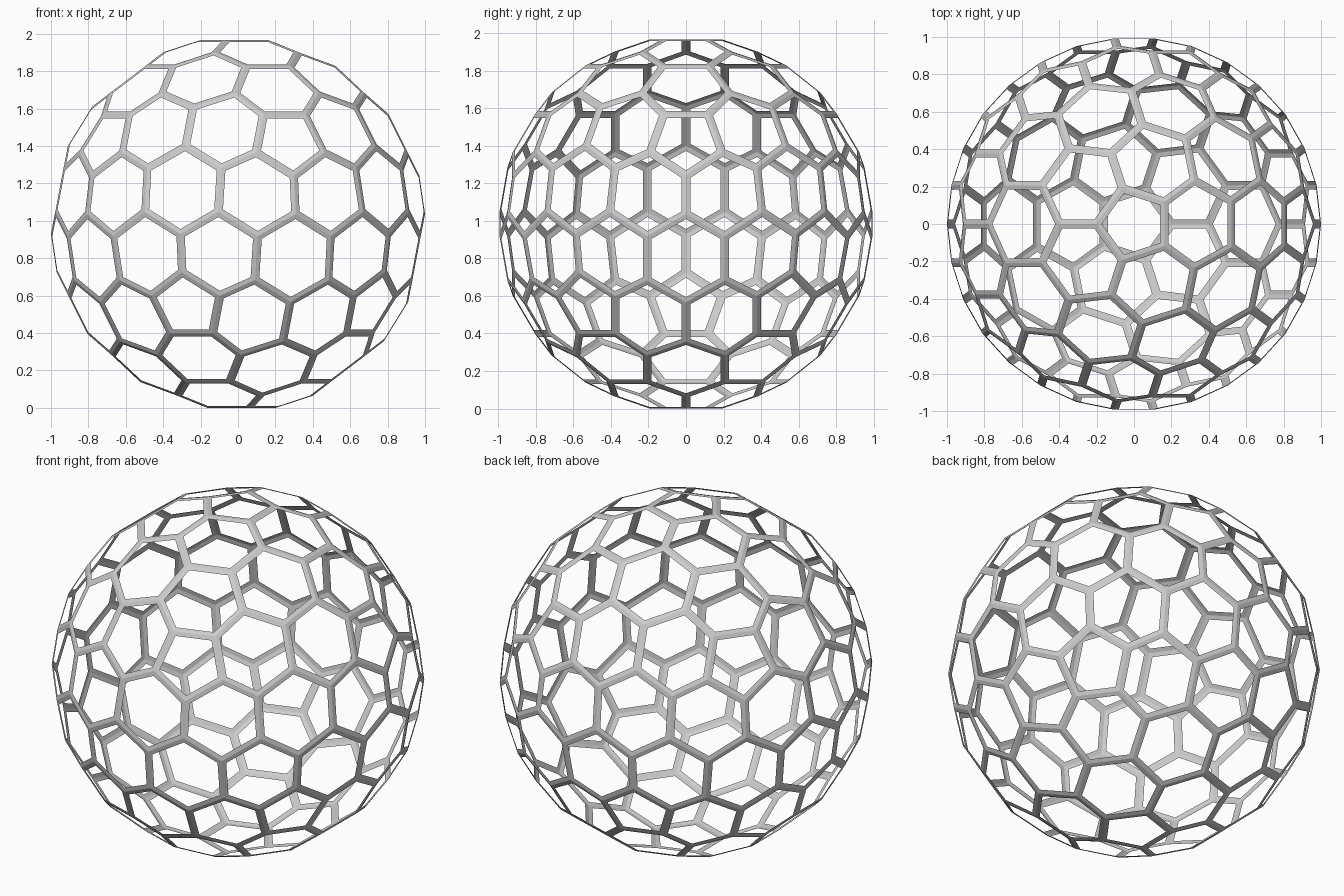
import bpy, bmesh
from math import sin, cos, radians, atan2
from mathutils import Vector

if "Cube" in bpy.data.objects:
    bpy.data.objects.remove(bpy.data.objects["Cube"])

# Base icosahedron gives the layout of the ball
base = bmesh.new()
bmesh.ops.create_icosphere(base, subdivisions=1, radius=1.0)
corners = [v.co.normalized() for v in base.verts]
edges = [tuple(v.co.normalized() for v in e.verts) for e in base.edges]
tris = [[v.co.normalized() for v in f.verts] for f in base.faces]
base.free()


def polar(axis, toward, deg, r):
    """Point at an angle from axis, leaning toward another direction."""
    side = (toward - axis * axis.dot(toward)).normalized()
    return (axis * cos(radians(deg)) + side * sin(radians(deg))) * r


# Lattice joints: pentagon tips, outer joints and edge-centre joints
joints = []
for tri in tris:
    mid = sum(tri, Vector()).normalized()
    for i, a in enumerate(tri):
        joints.append(polar(a, mid, 11.6, 1.0035))
        joints.append(polar(a, mid, 23.5, 1.0015))
        half = (tri[i - 1] + tri[i - 2]).normalized()
        joints.append(polar(half, mid, 7.1, 1.0005))

# Cell centres: 12 pentagons and 80 hexagons
cells = [(a, 5) for a in corners]
for a, b in edges:
    cells += [((2 * a + b).normalized(), 6), ((a + 2 * b).normalized(), 6)]
cells += [(sum(t, Vector()).normalized(), 6) for t in tris]

# Closed ball of pentagons and hexagons
bm = bmesh.new()
verts = [bm.verts.new(p) for p in joints]
for c, n in cells:
    ring = sorted(verts, key=lambda v: (v.co - c).length)[:n]
    u = c.orthogonal().normalized()
    w = c.cross(u)
    ring.sort(key=lambda v: atan2(v.co.dot(w), v.co.dot(u)))
    bm.faces.new(ring)
bm.normal_update()

# Inset every cell and open its middle, leaving thin flat struts
panels = list(bm.faces)
bmesh.ops.inset_individual(bm, faces=panels, thickness=0.024, use_even_offset=True)
bmesh.ops.delete(bm, geom=panels, context='FACES')

# Stand on the ground
low = min(v.co.z for v in bm.verts)
bmesh.ops.translate(bm, verts=bm.verts, vec=(0, 0, -low))

mesh = bpy.data.meshes.new("lattice_ball")
bm.to_mesh(mesh)
bm.free()
bpy.context.collection.objects.link(bpy.data.objects.new("lattice_ball", mesh))
